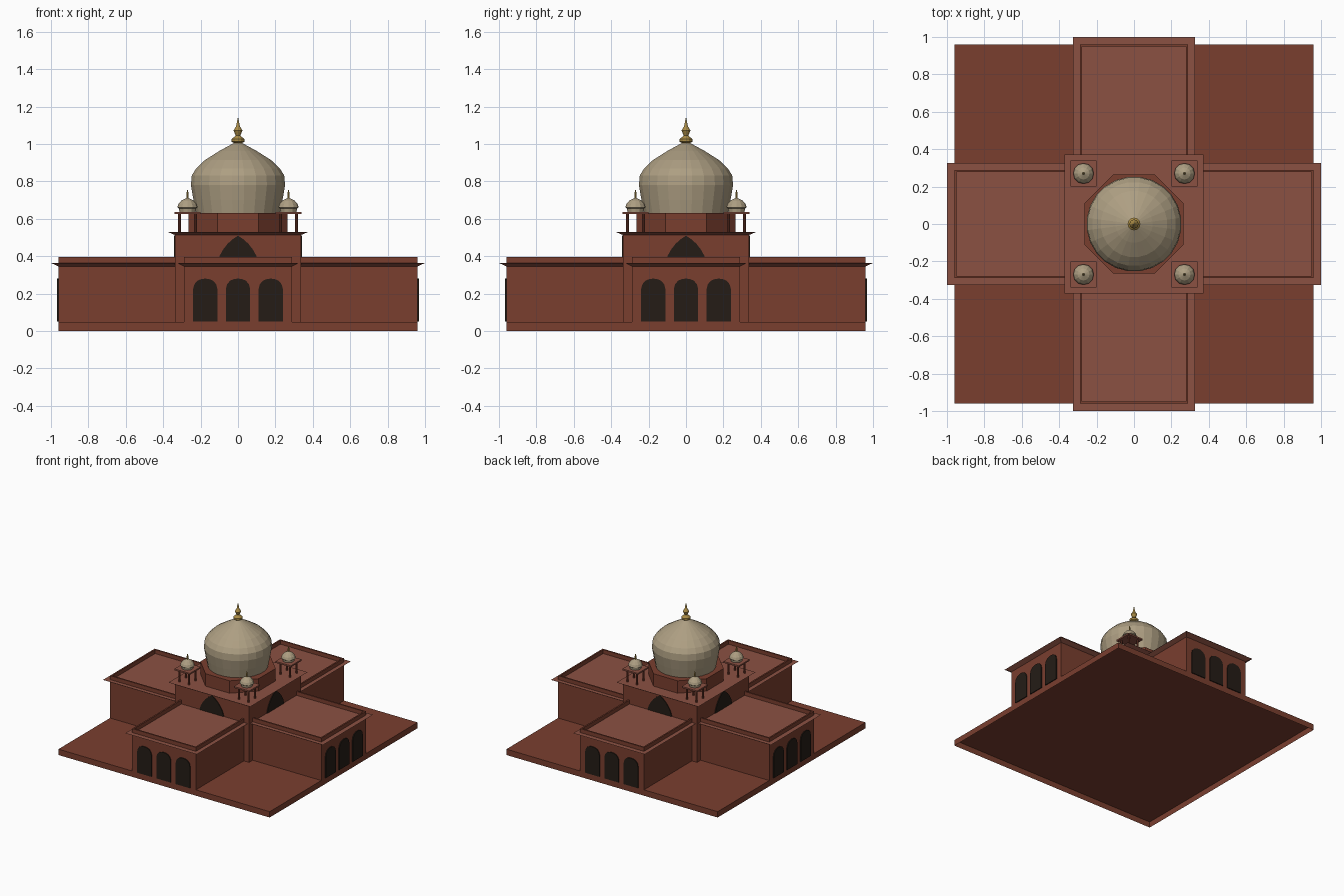
import bpy, bmesh, math
from mathutils import Matrix

if "Cube" in bpy.data.objects:
    bpy.data.objects.remove(bpy.data.objects["Cube"])


def material(name, rgb):
    m = bpy.data.materials.new(name)
    m.diffuse_color = (*rgb, 1)
    m.use_nodes = True
    m.node_tree.nodes["Principled BSDF"].inputs["Base Color"].default_value = m.diffuse_color
    return m


STONE = material("red_stone", (0.195, 0.049, 0.028))
TRIM = material("light_red_stone", (0.26, 0.082, 0.055))
MARBLE = material("pale_marble", (0.42, 0.345, 0.225))
DARK = material("dark_opening", (0.018, 0.012, 0.008))
GOLD = material("gold", (0.40, 0.26, 0.06))


def finish(name, bm, mat, turn=0):
    bm.transform(Matrix.Rotation(turn * math.pi / 2, 4, 'Z'))
    mesh = bpy.data.meshes.new(name)
    bm.to_mesh(mesh)
    bm.free()
    mesh.materials.append(mat)
    ob = bpy.data.objects.new(name, mesh)
    bpy.context.collection.objects.link(ob)
    return ob


def slab(name, low, high, z0, z1, mat, turn=0, bottom=True, top=True):
    """Block between two (x0, x1, y0, y1) rectangles; they may differ for a flare."""
    bm = bmesh.new()
    rings = []
    for (x0, x1, y0, y1), z in ((low, z0), (high, z1)):
        rings.append([bm.verts.new((x, y, z)) for x, y in
                      ((x0, y0), (x1, y0), (x1, y1), (x0, y1))])
    a, b = rings
    if bottom:
        bm.faces.new(a[::-1])
    if top:
        bm.faces.new(b)
    for i in range(4):
        j = (i + 1) % 4
        bm.faces.new((a[i], a[j], b[j], b[i]))
    return finish(name, bm, mat, turn)


def box(name, x0, x1, y0, y1, z0, z1, mat, turn=0, **caps):
    r = (x0, x1, y0, y1)
    return slab(name, r, r, z0, z1, mat, turn, **caps)


def lathe(name, profile, sides, mat, x=0, y=0, phase=0.0):
    """Revolve (radius, z) points from the bottom up, closed at the top."""
    bm = bmesh.new()
    rings = []
    for r, z in profile:
        rings.append([bm.verts.new((x + r * math.cos(phase + 2 * math.pi * i / sides),
                                    y + r * math.sin(phase + 2 * math.pi * i / sides), z))
                      for i in range(sides)])
    for a, b in zip(rings, rings[1:]):
        for i in range(sides):
            j = (i + 1) % sides
            bm.faces.new((a[i], a[j], b[j], b[i]))
    bm.faces.new(rings[-1])
    return finish(name, bm, mat)


def arch(name, half, cx, y0, y1, turn):
    """Dark arch panel: half outline from foot to apex, mirrored and extruded."""
    bm = bmesh.new()
    outline = half + [(-x, z) for x, z in reversed(half[:-1])]
    face = bm.faces.new([bm.verts.new((cx + x, y0, z)) for x, z in outline])
    out = bmesh.ops.extrude_face_region(bm, geom=[face])
    for v in out["geom"]:
        if isinstance(v, bmesh.types.BMVert):
            v.co.y = y1
    bmesh.ops.recalc_face_normals(bm, faces=bm.faces)
    return finish(name, bm, DARK, turn)


# Plinth, a shell open underneath
box("plinth", -0.96, 0.96, -0.96, 0.96, 0, 0.048, STONE, bottom=False)

DOOR = [(0.065, 0.05), (0.065, 0.225), (0.058, 0.25), (0.042, 0.269),
        (0.02, 0.278), (0, 0.28)]
WINDOW = [(0.11, 0.365), (0.098, 0.402), (0.08, 0.435), (0.055, 0.467),
          (0.028, 0.491), (0, 0.51)]

# Four wings with eaves, parapet and three arches each
for k, side in enumerate(("front", "right", "back", "left")):
    box(side + "_wing", -0.29, 0.29, -0.96, -0.33, 0.048, 0.35, STONE, k,
        bottom=False, top=False)
    slab(side + "_eave", (-0.29, 0.29, -0.96, -0.33), (-0.325, 0.325, -1.0, -0.33),
         0.345, 0.364, TRIM, k, bottom=False)
    box(side + "_parapet_end", -0.29, 0.29, -0.96, -0.948, 0.364, 0.396, STONE, k)
    for s in (-1, 1):
        xs = sorted((s * 0.29, s * 0.278))
        box(side + "_parapet_side", *xs, -0.948, -0.33, 0.364, 0.396, STONE, k)
    for cx in (-0.175, 0, 0.175):
        arch(side + "_arch", DOOR, cx, -0.967, -0.955, k)
    arch(side + "_upper_arch", WINDOW, 0, -0.343, -0.33, k)

# Central block and its eave
box("central_block", -0.337, 0.337, -0.337, 0.337, 0.048, 0.515, STONE,
    bottom=False, top=False)
slab("central_eave", (-0.337, 0.337, -0.337, 0.337), (-0.372, 0.372, -0.372, 0.372),
     0.513, 0.528, TRIM, bottom=False)

# Octagonal drum, dome and finial
lathe("drum", [(0.287, 0.528), (0.287, 0.63)], 8, STONE, phase=math.pi / 8)
lathe("dome", [(0.226, 0.63), (0.240, 0.70), (0.254, 0.78), (0.249, 0.832),
               (0.225, 0.87), (0.178, 0.914), (0.10, 0.963), (0.035, 0.998), (0.012, 1.01)],
      24, MARBLE, phase=math.pi / 24)
lathe("finial", [(0.012, 1.0), (0.034, 1.012), (0.034, 1.026), (0.012, 1.045),
                 (0.024, 1.072), (0.01, 1.095), (0.007, 1.11), (0.001, 1.14)], 12, GOLD)

# Corner kiosks
for cx in (-0.27, 0.27):
    for cy in (-0.27, 0.27):
        for px in (-0.043, 0.043):
            for py in (-0.043, 0.043):
                lathe("kiosk_pillar", [(0.008, 0.528), (0.008, 0.626)], 8, STONE,
                      cx + px, cy + py)
        box("kiosk_roof", cx - 0.07, cx + 0.07, cy - 0.07, cy + 0.07,
            0.625, 0.637, TRIM)
        lathe("kiosk_dome", [(0.043, 0.637), (0.046, 0.655), (0.055, 0.661), (0.048, 0.68),
                             (0.032, 0.698), (0.008, 0.71)], 12, MARBLE, cx, cy)
        lathe("kiosk_finial", [(0.006, 0.705), (0.006, 0.735), (0.001, 0.755)], 8, GOLD,
              cx, cy)
